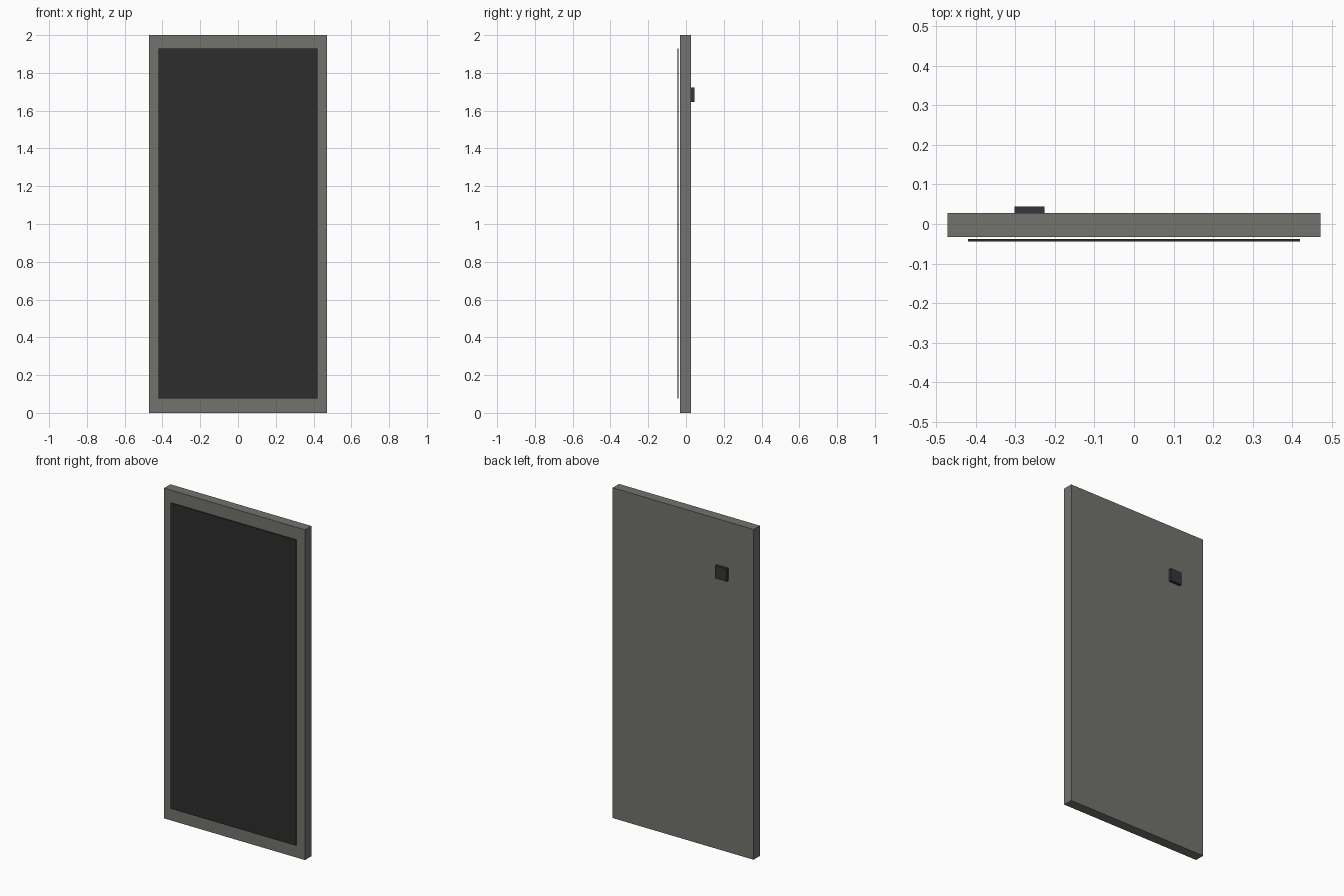
import bpy

if "Cube" in bpy.data.objects:
    bpy.data.objects.remove(bpy.data.objects["Cube"])


def material(name, rgb):
    mat = bpy.data.materials.new(name)
    mat.diffuse_color = (*rgb, 1)
    mat.use_nodes = True
    mat.node_tree.nodes["Principled BSDF"].inputs["Base Color"].default_value = mat.diffuse_color
    return mat


def box(name, lo, hi, mat):
    """Axis-aligned box between two corners."""
    centre = [(a + b) / 2 for a, b in zip(lo, hi)]
    bpy.ops.mesh.primitive_cube_add(size=1, location=centre)
    ob = bpy.context.object
    ob.name = name
    ob.scale = [b - a for a, b in zip(lo, hi)]
    bpy.ops.object.transform_apply(location=False, rotation=False, scale=True)
    ob.data.materials.append(mat)
    return ob


grey = material("warm_grey", (0.17, 0.17, 0.155))
dark = material("dark_sheet", (0.027, 0.027, 0.027))
black = material("dark_plastic", (0.035, 0.035, 0.043))

# Main slab
box("slab", (-0.472, -0.033, 0), (0.472, 0.0275, 2), grey)

# Thin sheet standing just clear of the front face
box("front_panel", (-0.42, -0.0445, 0.077), (0.42, -0.0385, 1.928), dark)

# Small block on the back
box("back_block", (-0.303, 0.0275, 1.645), (-0.227, 0.0445, 1.722), black)
